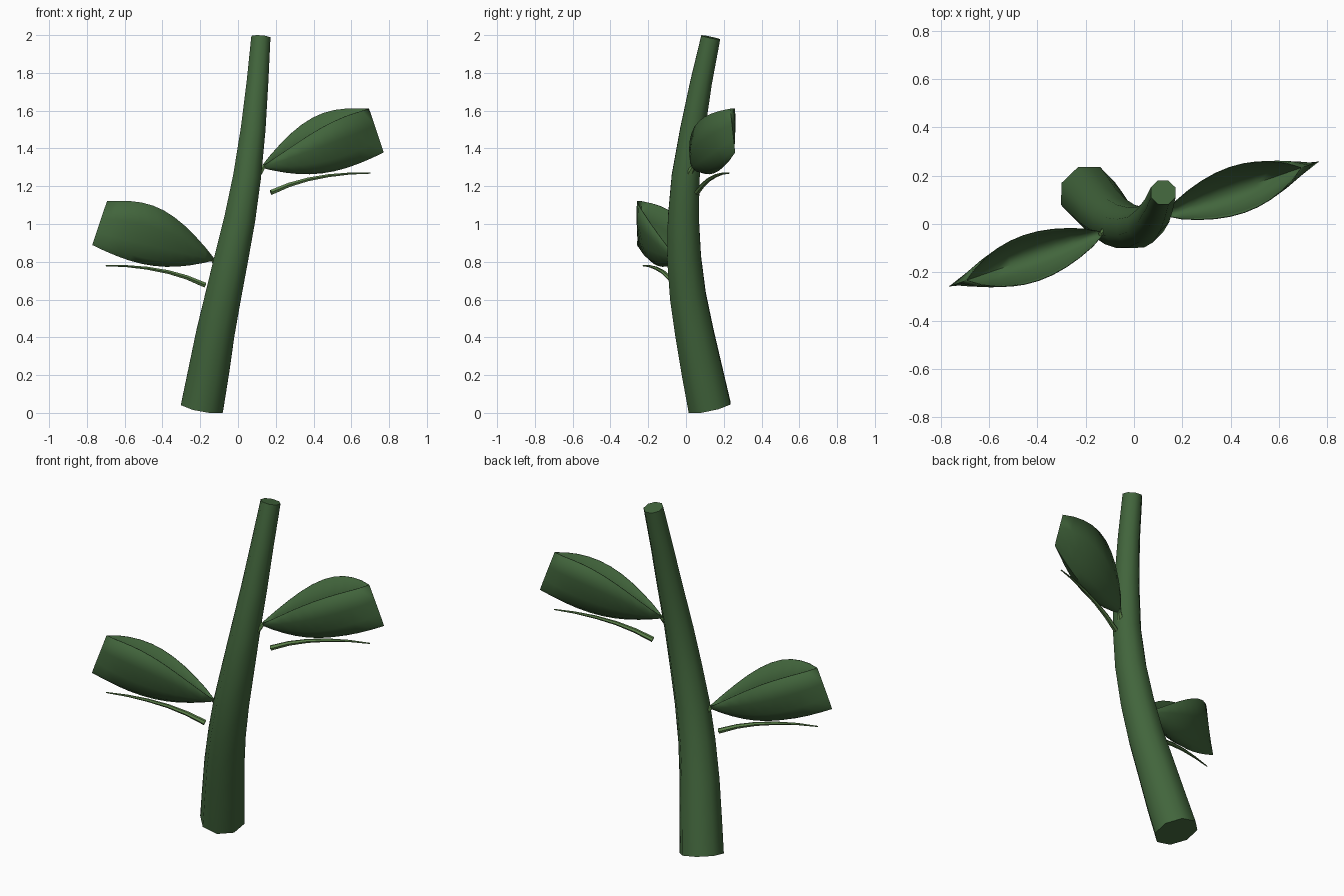
import bpy, bmesh, math
from mathutils import Vector, Matrix

if "Cube" in bpy.data.objects:
    bpy.data.objects.remove(bpy.data.objects["Cube"])


def material(name, color):
    m = bpy.data.materials.new(name)
    m.use_nodes = True
    m.diffuse_color = (*color, 1)
    bsdf = m.node_tree.nodes["Principled BSDF"]
    bsdf.inputs["Base Color"].default_value = (*color, 1)
    bsdf.inputs["Roughness"].default_value = 0.8
    return m


dark_green = material("dark green", (0.054, 0.13, 0.045))
light_green = material("light green", (0.11, 0.23, 0.07))


def finish(name, bm, mat, angle):
    mesh = bpy.data.meshes.new(name)
    bm.to_mesh(mesh)
    bm.free()
    mesh.materials.append(mat)
    obj = bpy.data.objects.new(name, mesh)
    bpy.context.collection.objects.link(obj)
    bpy.ops.object.select_all(action="DESELECT")
    obj.select_set(True)
    bpy.context.view_layer.objects.active = obj
    bpy.ops.object.shade_smooth_by_angle(angle=math.radians(angle))
    return obj


def tube(name, path, radii, sides, mat, place=Matrix()):
    """Tapered capped tube, each ring square to the path."""
    pts = [Vector(p) for p in path]
    bm = bmesh.new()
    rings = []
    for i, p in enumerate(pts):
        tangent = (pts[min(i + 1, len(pts) - 1)] - pts[max(i - 1, 0)]).normalized()
        u = Vector((0, 1, 0)).cross(tangent).normalized()
        v = tangent.cross(u)
        angles = [math.tau * (k + 0.5) / sides for k in range(sides)]
        rings.append([bm.verts.new(p + radii[i] * (u * math.cos(a) + v * math.sin(a)))
                      for a in angles])
    for a, b in zip(rings, rings[1:]):
        for k in range(sides):
            n = (k + 1) % sides
            bm.faces.new((a[k], a[n], b[n], b[k]))
    bm.faces.new(rings[0][::-1])
    bm.faces.new(rings[-1])
    bm.transform(place)
    bmesh.ops.recalc_face_normals(bm, faces=bm.faces)
    return finish(name, bm, mat, 50)


def leaf(name, place):
    """Folded, boat-shaped blade: keel below, two open margins above, upright tip."""
    base = Vector((0.12, 0.035, 1.3))
    along = Vector((0.65, 0.225, 0))
    across = Vector((-along.y, along.x, 0)).normalized()
    steps, half = 10, 4
    bm = bmesh.new()
    rows = []
    for i in range(steps + 1):
        t = i / steps
        swell = math.sin(math.pi * t)
        width = 0.098 * max(swell, 0) ** 0.8
        keel = 0.08 * t ** 2 - 0.05 * swell
        margin = 0.31 * t + 0.085 * swell
        row = []
        for j in range(-half, half + 1):
            a = j / half * math.pi / 2
            rise = 1 - math.cos(a)
            z = keel + (margin - keel) * rise + 0.022 * swell * math.sin(a)
            s = t * (1 - 0.12 * rise * t)
            row.append(bm.verts.new(base + along * s + across * width * math.sin(a)
                                    + Vector((0, 0, z))))
        rows.append(row)
    for a, b in zip(rows, rows[1:]):
        for k in range(2 * half):
            bm.faces.new((a[k], b[k], b[k + 1], a[k + 1]))
    bmesh.ops.remove_doubles(bm, verts=bm.verts, dist=0.0005)
    bm.transform(place)
    obj = finish(name, bm, dark_green, 60)
    shell = obj.modifiers.new("thickness", "SOLIDIFY")
    shell.thickness = 0.004
    shell.offset = 0


# Curved, tapering stem
stem_path = [(-0.19, 0.125, 0.03), (-0.155, 0.085, 0.22), (-0.12, 0.045, 0.42),
             (-0.078, 0.01, 0.62), (-0.035, -0.01, 0.82), (0.01, -0.014, 1.03),
             (0.048, -0.002, 1.25), (0.08, 0.035, 1.5), (0.103, 0.08, 1.75),
             (0.121, 0.131, 1.988)]
stem_radii = [0.122, 0.117, 0.11, 0.103, 0.097, 0.089, 0.08, 0.071, 0.062, 0.055]
tube("stem", stem_path, stem_radii, 8, dark_green)

# Two alternate leaves, the lower one turned half a circle around the stem
lower = Matrix.Translation((0, 0, -0.49)) @ Matrix.Rotation(math.pi, 4, "Z")
for label, place in (("upper", Matrix()), ("lower", lower)):
    leaf(label + "_leaf", place)
    tube(label + "_leaf_joint", [(0.09, 0.01, 1.24), (0.117, 0.024, 1.28), (0.14, 0.042, 1.31)],
         [0.02, 0.018, 0.009], 6, light_green, place)
    rib = [(0.175, 0.058, 1.167), (0.27, 0.09, 1.207), (0.37, 0.122, 1.236),
           (0.48, 0.158, 1.256), (0.59, 0.194, 1.267), (0.7, 0.228, 1.269)]
    tube(label + "_leaf_rib", rib, [0.015, 0.013, 0.011, 0.009, 0.006, 0.003],
         6, light_green, place)
